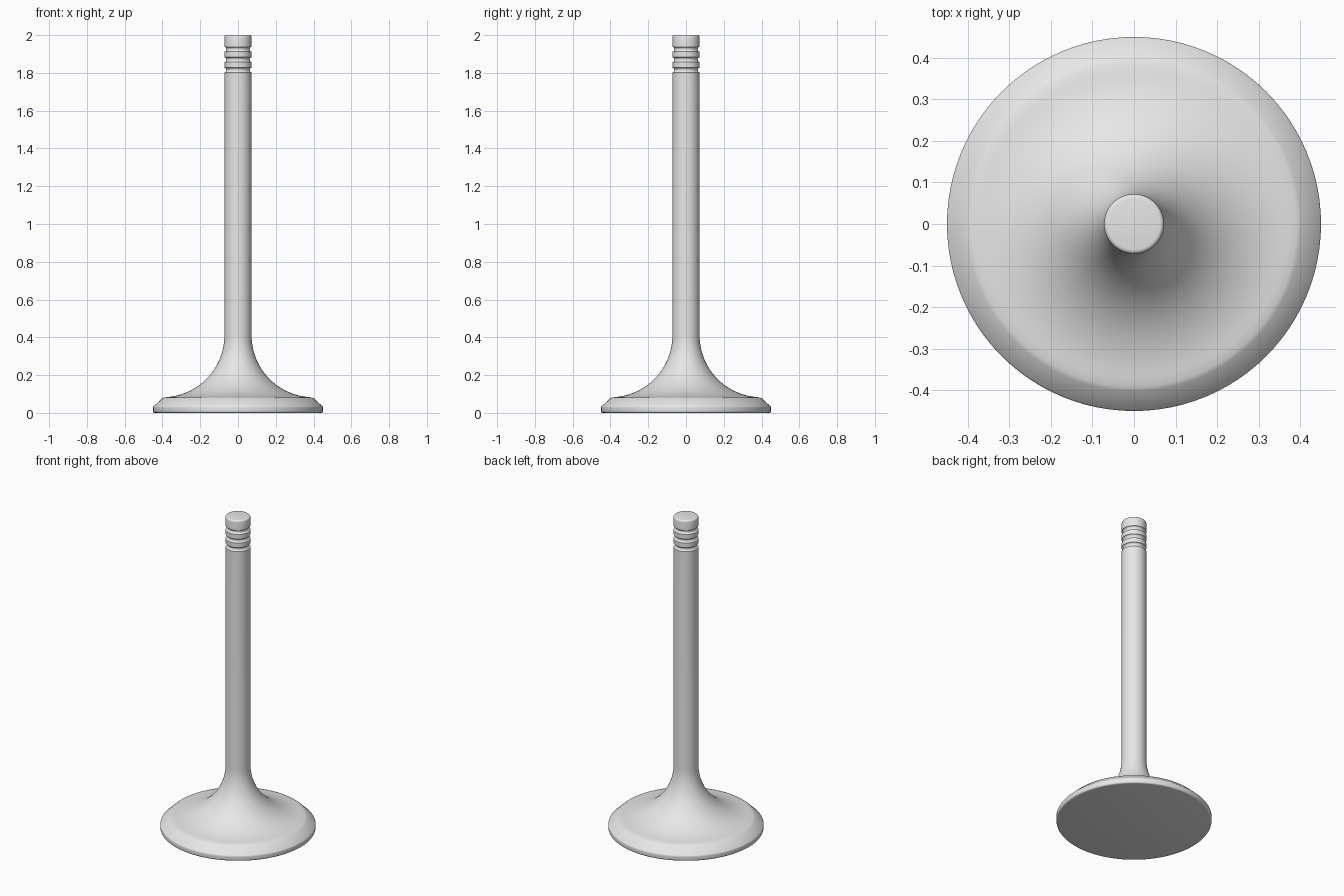
import bpy
import bmesh
import math

cube = bpy.data.objects.get("Cube")
if cube:
    bpy.data.objects.remove(cube, do_unlink=True)

STEM_R = 0.072
HEAD_R = 0.45
SEGMENTS = 96

steel = bpy.data.materials.new("light_grey_steel")
steel.use_nodes = True
colour = (0.8, 0.8, 0.8, 1)
steel.diffuse_color = colour
steel.node_tree.nodes["Principled BSDF"].inputs["Base Color"].default_value = colour


def arc(cr, cz, rad_r, rad_z, start, end, steps):
    """Points of an elliptical arc in the (radius, height) plane."""
    angles = [math.radians(start + (end - start) * i / steps) for i in range(steps + 1)]
    return [(cr + rad_r * math.cos(a), cz + rad_z * math.sin(a)) for a in angles]


def lathe(name, profile):
    """Spin a profile that runs from the bottom axis point to the top one."""
    bm = bmesh.new()
    verts = [bm.verts.new((r, 0, z)) for r, z in profile]
    edges = [bm.edges.new(pair) for pair in zip(verts, verts[1:])]
    bmesh.ops.spin(bm, geom=verts + edges, cent=(0, 0, 0), axis=(0, 0, 1),
                   angle=math.tau, steps=SEGMENTS, use_duplicate=False)
    bmesh.ops.remove_doubles(bm, verts=bm.verts, dist=0.0001)
    bmesh.ops.recalc_face_normals(bm, faces=bm.faces)
    mesh = bpy.data.meshes.new(name)
    bm.to_mesh(mesh)
    bm.free()
    mesh.materials.append(steel)
    obj = bpy.data.objects.new(name, mesh)
    bpy.context.collection.objects.link(obj)
    bpy.ops.object.select_all(action="DESELECT")
    obj.select_set(True)
    bpy.context.view_layer.objects.active = obj
    bpy.ops.object.shade_smooth_by_angle(angle=math.radians(30))
    return obj


# Flat face, rounded rim and sloping seat of the head
profile = [(0, 0)]
profile += arc(HEAD_R - 0.01, 0.01, 0.01, 0.01, -90, 0, 4)
profile += arc(HEAD_R - 0.01, 0.028, 0.01, 0.01, 0, 45, 3)
profile += [(0.402, 0.077), (0.392, 0.081)]

# Concave flare from the head into the stem
profile += arc(0.40, 0.41, 0.40 - STEM_R, 0.327, 265, 180, 24)

# Three rounded keeper grooves near the tip
for z in (1.815, 1.87, 1.925):
    profile += arc(STEM_R + 0.002, z, 0.012, 0.013, 260, 100, 8)

# Rounded tip
profile += arc(STEM_R - 0.01, 1.99, 0.01, 0.01, 0, 90, 4)
profile.append((0, 2))

lathe("engine_valve", profile)
